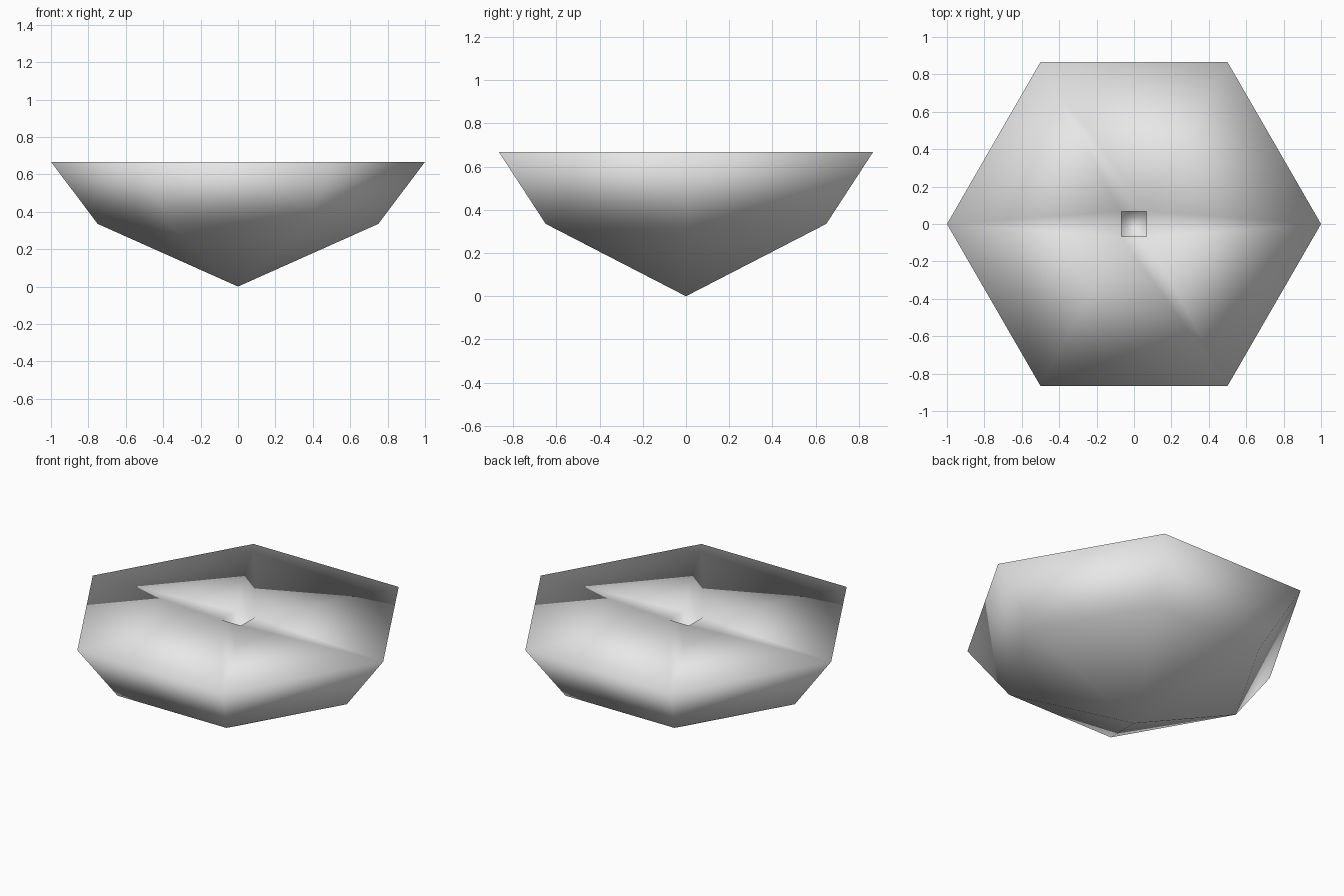
import bpy, bmesh
from math import cos, sin, pi

cube = bpy.data.objects.get("Cube")
if cube:
    bpy.data.objects.remove(cube)

TOP, MID, SOCKET_FLOOR = 0.667, 0.335, 0.5
HALF = 0.068

grey = bpy.data.materials.new("pale_grey")
grey.use_nodes = True
colour = (0.8, 0.8, 0.8, 1)
grey.diffuse_color = colour
grey.node_tree.nodes["Principled BSDF"].inputs["Base Color"].default_value = colour

bm = bmesh.new()


def ring(radius, z):
    return [bm.verts.new((radius * cos(i * pi / 3), radius * sin(i * pi / 3), z))
            for i in range(6)]


def square(z):
    return [bm.verts.new((x * HALF, y * HALF, z))
            for x, y in ((1, 1), (-1, 1), (-1, -1), (1, -1))]


# six-sided pointed body
tip = bm.verts.new((0, 0, 0))
mid, rim = ring(0.75, MID), ring(1, TOP)
for i in range(6):
    j = (i + 1) % 6
    bm.faces.new((tip, mid[j], mid[i]))
    bm.faces.new((mid[i], mid[j], rim[j], rim[i]))

# flat top joined to the square socket, with half-turn symmetry
lip, floor = square(TOP), square(SOCKET_FLOOR)
for h, s in ((0, 0), (3, 2)):
    r = [rim[(h + k) % 6] for k in range(4)]
    a, b, d = lip[s], lip[(s + 1) % 4], lip[(s + 3) % 4]
    for tri in ((r[0], r[1], a), (r[1], r[2], a), (r[2], b, a),
                (r[2], r[3], b), (r[0], a, d)):
        bm.faces.new(tri)

# socket walls and floor
for i in range(4):
    j = (i + 1) % 4
    bm.faces.new((lip[i], lip[j], floor[j], floor[i]))
bm.faces.new(floor)

bmesh.ops.recalc_face_normals(bm, faces=bm.faces)
for f in bm.faces:
    f.smooth = True

mesh = bpy.data.meshes.new("hexagonal_body")
bm.to_mesh(mesh)
bm.free()
mesh.materials.append(grey)
body = bpy.data.objects.new("hexagonal_body", mesh)
bpy.context.collection.objects.link(body)
